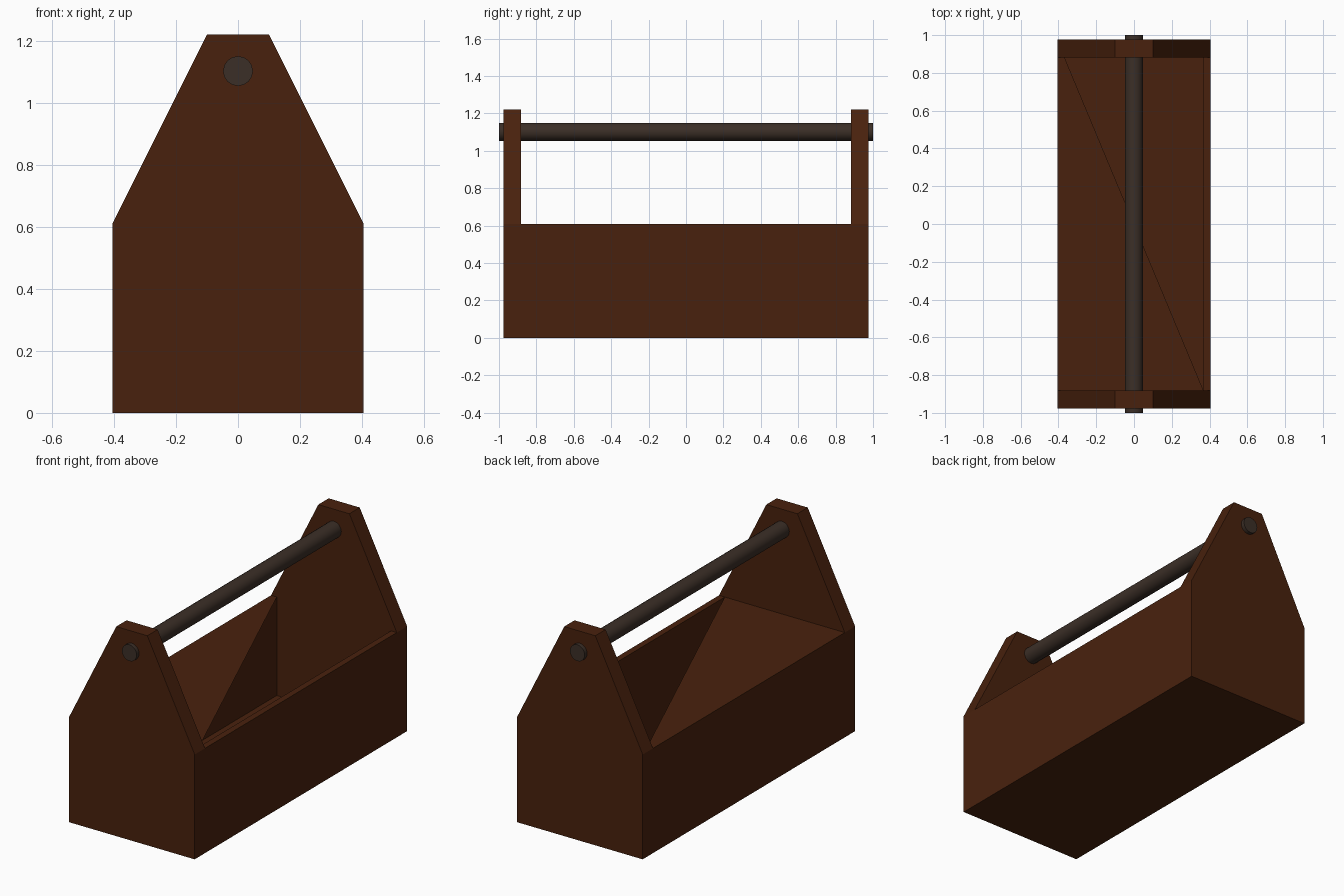
import bpy, bmesh, math

if "Cube" in bpy.data.objects:
    bpy.data.objects.remove(bpy.data.objects["Cube"])

def material(name, rgb):
    m = bpy.data.materials.new(name)
    m.diffuse_color = (*rgb, 1)
    m.use_nodes = True
    m.node_tree.nodes["Principled BSDF"].inputs["Base Color"].default_value = m.diffuse_color
    return m

wood = material("dark brown wood", (0.066, 0.0155, 0.004))
metal = material("dark grey handle", (0.044, 0.028, 0.020))

W, T = 0.405, 0.037           # half width, board thickness
Y_IN, Y_OUT = 0.882, 0.977    # inner and outer faces of the end boards
H, TOP = 0.61, 1.22           # tray height, end board height

def finish(bm, name, mat):
    bmesh.ops.recalc_face_normals(bm, faces=bm.faces)
    me = bpy.data.meshes.new(name)
    bm.to_mesh(me)
    bm.free()
    me.materials.append(mat)
    ob = bpy.data.objects.new(name, me)
    bpy.context.collection.objects.link(ob)
    return ob

def extrude(name, points, offset, mat):
    """Extrude a flat polygon along offset (zero offset leaves a sheet)."""
    bm = bmesh.new()
    f = bm.faces.new([bm.verts.new(p) for p in points])
    r = bmesh.ops.extrude_face_region(bm, geom=[f], use_keep_orig=True)
    vs = [v for v in r["geom"] if isinstance(v, bmesh.types.BMVert)]
    bmesh.ops.translate(bm, verts=vs, vec=offset)
    return finish(bm, name, mat)

# Tapered end boards
profile = [(-W, 0), (W, 0), (W, H), (0.10, TOP), (-0.10, TOP), (-W, H)]
for name, y in (("front_end_board", -Y_OUT), ("back_end_board", Y_IN)):
    extrude(name, [(x, y, z) for x, z in profile], (0, Y_OUT - Y_IN, 0), wood)

# Long side boards
for name, x in (("left_side_board", -W), ("right_side_board", W - T)):
    extrude(name, [(x, -Y_IN, 0), (x + T, -Y_IN, 0), (x + T, -Y_IN, H), (x, -Y_IN, H)],
            (0, 2 * Y_IN, 0), wood)

# Floor board
xi = W - T
extrude("floor_board", [(-xi, -Y_IN, 0), (xi, -Y_IN, 0), (xi, Y_IN, 0), (-xi, Y_IN, 0)],
        (0, 0, T), wood)

# Triangular sheet covering half of the opening, level with the rim
bm = bmesh.new()
bm.faces.new([bm.verts.new(p) for p in
              ((-xi, -Y_IN, H), (xi, -Y_IN, H), (-xi, Y_IN, H))])
cover = finish(bm, "half_cover", wood)
if cover.data.polygons[0].normal.z < 0:
    cover.data.flip_normals()

# Round handle through both end boards
bpy.ops.mesh.primitive_cylinder_add(vertices=16, radius=0.048, depth=2.0,
                                    location=(0, 0, 1.102),
                                    rotation=(math.pi / 2, 0, 0))
handle = bpy.context.object
handle.name = "handle"
handle.data.materials.append(metal)
bpy.ops.object.shade_smooth_by_angle(angle=math.radians(35))
